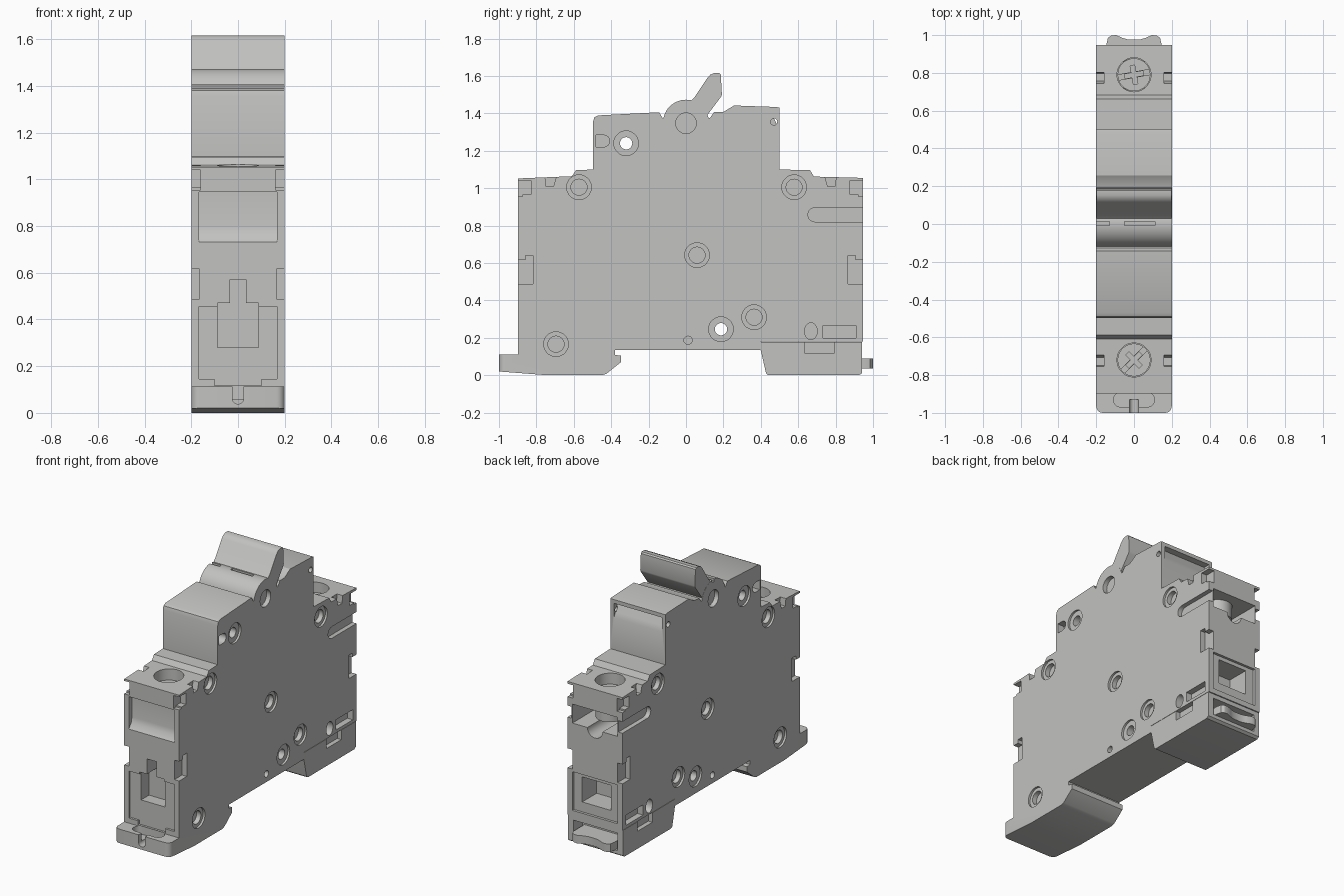
import bpy, bmesh, math

if "Cube" in bpy.data.objects:
    bpy.data.objects.remove(bpy.data.objects["Cube"], do_unlink=True)

grey = bpy.data.materials.new("light_grey_plastic")
grey.use_nodes = True
COLOUR = (0.54, 0.54, 0.53, 1)
grey.diffuse_color = COLOUR
grey.node_tree.nodes["Principled BSDF"].inputs["Base Color"].default_value = COLOUR

W = 0.2  # half width of the housing


def prism(name, pts, axis, lo, hi):
    """Extrude a closed 2D outline along an axis."""
    place = {"x": lambda a, b, t: (t, a, b),
             "y": lambda a, b, t: (a, t, b),
             "z": lambda a, b, t: (a, b, t)}[axis]
    bm = bmesh.new()
    ends = [[bm.verts.new(place(a, b, t)) for a, b in pts] for t in (lo, hi)]
    bm.faces.new(ends[0])
    bm.faces.new(ends[1])
    n = len(pts)
    for i in range(n):
        j = (i + 1) % n
        bm.faces.new((ends[0][i], ends[0][j], ends[1][j], ends[1][i]))
    bmesh.ops.recalc_face_normals(bm, faces=bm.faces)
    mesh = bpy.data.meshes.new(name)
    bm.to_mesh(mesh)
    bm.free()
    mesh.materials.append(grey)
    obj = bpy.data.objects.new(name, mesh)
    bpy.context.collection.objects.link(obj)
    return obj


def arc(a, b, r, start=0, end=360, n=28, rb=None):
    full = abs(end - start) == 360
    steps = n if full else n + 1
    out = []
    for i in range(steps):
        t = math.radians(start + (end - start) * i / n)
        out.append((a + r * math.cos(t), b + (rb or r) * math.sin(t)))
    return out


def rect(a0, a1, b0, b1):
    return [(a0, b0), (a1, b0), (a1, b1), (a0, b1)]


def capsule(a0, a1, b, r):
    return arc(a1, b, r, -90, 90, 10) + arc(a0, b, r, 90, 270, 10)


def cut(target, pts, axis, lo, hi):
    cutter = prism("cutter", pts, axis, lo, hi)
    cutter.hide_render = True
    mod = target.modifiers.new("cut", "BOOLEAN")
    mod.operation, mod.solver, mod.object = "DIFFERENCE", "EXACT", cutter
    bpy.context.view_layer.objects.active = target
    bpy.ops.object.modifier_apply(modifier=mod.name)
    mesh = cutter.data
    bpy.data.objects.remove(cutter, do_unlink=True)
    bpy.data.meshes.remove(mesh)


def cut_sides(target, pts, depth):
    """Cut the same pocket into both broad sides."""
    cut(target, pts, "x", W - depth, W + 0.05)
    cut(target, pts, "x", -W - 0.05, -W + depth)


def round_corners(obj, test, radius):
    bm = bmesh.new()
    bm.from_mesh(obj.data)
    edges = [e for e in bm.edges if all(test(v.co) for v in e.verts)
             and abs(e.verts[0].co.x - e.verts[1].co.x) < 1e-5]
    bmesh.ops.bevel(bm, geom=edges, offset=radius, segments=5, profile=0.5, affect="EDGES")
    bm.to_mesh(obj.data)
    bm.free()


# Housing with stepped shoulders, front foot and switch drum
outline = [(-1, 0.02), (-0.74, 0), (-0.45, 0), (-0.425, 0.008), (-0.348, 0.07), (-0.348, 0.105),
           (-0.38, 0.108), (-0.38, 0.134), (0.40, 0.134), (0.40, 0.18), (0.947, 0.18),
           (0.947, 1.055), (0.684, 1.062), (0.663, 1.096), (0.5, 1.1), (0.5, 1.43),
           (0.485, 1.434), (0.257, 1.442), (0.2, 1.408), (0.15, 1.406), (0.128, 1.376)]
outline += arc(0, 1.35, 0.123, 12, 168, 24)
outline += [(-0.126, 1.376), (-0.144, 1.406), (-0.47, 1.389), (-0.49, 1.379), (-0.497, 1.355),
            (-0.497, 1.1), (-0.588, 1.096), (-0.61, 1.064), (-0.898, 1.052),
            (-0.898, 0.112), (-1, 0.112)]
housing = prism("housing", outline, "x", -W, W)
round_corners(housing, lambda c: c.y < -0.99, 0.035)

# Rivet pockets; two of them go right through
for y, z, through in [(-0.32, 1.24, True), (-0.572, 1.005, False), (0.578, 1.005, False),
                      (0.059, 0.642, False), (-0.695, 0.166, False), (0.187, 0.246, True),
                      (0.364, 0.31, False)]:
    cut_sides(housing, arc(y, z, 0.066), 0.014)
    if through:
        cut(housing, arc(y, z, 0.033, n=20), "x", -0.3, 0.3)
    else:
        cut_sides(housing, arc(y, z, 0.043, n=24), 0.045)

# Other side pockets: pivot, pin holes, slots
cut_sides(housing, arc(0, 1.347, 0.055), 0.03)
cut_sides(housing, arc(0.011, 0.187, 0.022, n=16), 0.03)
cut_sides(housing, arc(0.47, 1.355, 0.018, n=16), 0.03)
cut_sides(housing, arc(0.668, 0.235, 0.034, n=20, rb=0.045), 0.05)
cut_sides(housing, rect(0.733, 0.909, 0.2, 0.267), 0.04)
cut_sides(housing, [(-0.482, 1.22)] + arc(-0.44, 1.252, 0.032, -90, 90, 8) + [(-0.482, 1.284)], 0.05)
cut_sides(housing, capsule(0.69, 1.0, 0.858, 0.038), 0.03)

# Accessory notches on the end edges and shoulders
for edge, d in ((-0.898, 1), (0.947, -1)):
    notch = [(-0.05, 0.487), (0.08, 0.487), (0.08, 0.64), (0.04, 0.64), (0.04, 0.615), (-0.05, 0.615)]
    cut_sides(housing, [(edge + d * a, z) for a, z in notch], 0.035)
    corner = [(-0.05, 0.955), (0.025, 0.955), (0.025, 0.965), (0.07, 0.965), (0.07, 1.04), (-0.05, 1.04)]
    cut_sides(housing, [(edge + d * a, z) for a, z in corner], 0.04)
    dovetail = [(0.15, 1.01), (0.19, 1.01), (0.215, 1.1), (0.14, 1.1)]
    cut_sides(housing, [(edge + d * a, z) for a, z in dovetail], 0.04)

# Front: scooped label recess, lower panel and keyhole opening
cut(housing, [(-0.95, 0.945), (-0.865, 0.945), (-0.865, 0.80), (-0.872, 0.765),
              (-0.899, 0.73), (-0.95, 0.73)], "x", -0.167, 0.167)
cut(housing, [(-0.167, 0.145), (-0.1, 0.145), (-0.1, 0.118), (0.1, 0.118), (0.1, 0.145),
              (0.167, 0.145), (0.167, 0.455), (-0.167, 0.455)], "y", -0.96, -0.883)
cut(housing, [(-0.088, 0.28), (0.088, 0.28), (0.088, 0.47), (0.035, 0.47), (0.035, 0.57),
              (-0.035, 0.57), (-0.035, 0.47), (-0.088, 0.47)], "y", -0.96, -0.80)

# Foot: oval socket and front slot
cut(housing, capsule(-0.07, 0.07, -0.93, 0.039), "z", 0.06, 0.1175)
cut(housing, arc(0, 0.062, 0.024, 180, 360, 10) + [(0.024, 0.16), (-0.024, 0.16)], "y", -1.05, -0.93)

# Back: cable opening with round dip, lower window, overhang under the top lid
cut(housing, [(-0.165, 0.79)] + arc(0, 0.79, 0.055, 180, 360, 14) +
    [(0.165, 0.79), (0.165, 0.915), (-0.165, 0.915)], "y", 0.68, 1.0)
cut(housing, rect(-0.165, 0.165, 0.215, 0.47), "y", 0.93, 1.0)
cut(housing, rect(-0.105, 0.105, 0.28, 0.445), "y", 0.78, 1.0)
cut(housing, [(0.52, 1.31), (0.5, 1.31), (0.455, 1.405), (0.52, 1.405)], "x", -0.175, 0.175)

# Slots on top of the drum
for x0, x1 in ((-0.22, -0.13), (-0.05, 0.11)):
    cut(housing, rect(x0, x1, -0.008, 0.014), "z", 1.455, 1.5)

# Terminal wells with cross-head screws
for name, y, turn, floor in (("front", -0.72, 45, 0.86), ("rear", 0.79, 10, 0.83)):
    cut(housing, arc(0, y, 0.09, n=32), "z", floor, 1.2)
    screw = prism(name + "_screw", arc(0, y, 0.087, n=32), "z", floor - 0.01, 0.99)
    for k, (length, width, bottom) in enumerate(((0.12, 0.014, 0.978), (0.05, 0.012, 0.94),
                                                 (0.05, 0.012, 0.942))):
        t = math.radians(turn + (90 if k == 2 else 0))
        c, s = math.cos(t), math.sin(t)
        bar = [(a * c - b * s, y + a * s + b * c) for a, b in rect(-length, length, -width, width)]
        cut(screw, bar, "z", bottom, 1.02)

# Switch lever
prism("switch_lever", [(0.02, 1.46), (0.045, 1.485), (0.115, 1.59), (0.13, 1.607), (0.152, 1.616),
                       (0.178, 1.616), (0.186, 1.608), (0.192, 1.5), (0.187, 1.488),
                       (0.113, 1.39), (0.09, 1.41)], "x", -0.199, 0.199)

# Rail clip with side windows and a pull tab at the back
clip = prism("rail_clip", [(0.39, 0.178), (0.398, 0.14), (0.428, 0.01), (0.437, 0.002), (0.45, 0),
                           (0.925, 0), (0.942, 0.012), (0.942, 0.178)], "x", -W, W)
cut_sides(clip, rect(0.635, 0.79, 0.115, 0.2), 0.03)
cut(clip, rect(-0.16, 0.16, 0.85, 1.0), "z", 0.035, 0.15)
half = [(0.145, 0.84), (0.145, 0.955), (0.138, 0.985), (0.12, 0.998), (0.095, 1.0),
        (0.06, 0.985), (0.03, 0.976)]
prism("clip_pull_tab", half + [(-x, y) for x, y in reversed(half)], "z", 0.037, 0.09)

# Smooth curved walls, keep sharp edges
bpy.ops.object.select_all(action="DESELECT")
for obj in bpy.context.collection.objects:
    if obj.type == "MESH" and obj.data.materials and obj.data.materials[0] == grey:
        obj.select_set(True)
        bpy.context.view_layer.objects.active = obj
bpy.ops.object.shade_smooth_by_angle(angle=math.radians(30))
